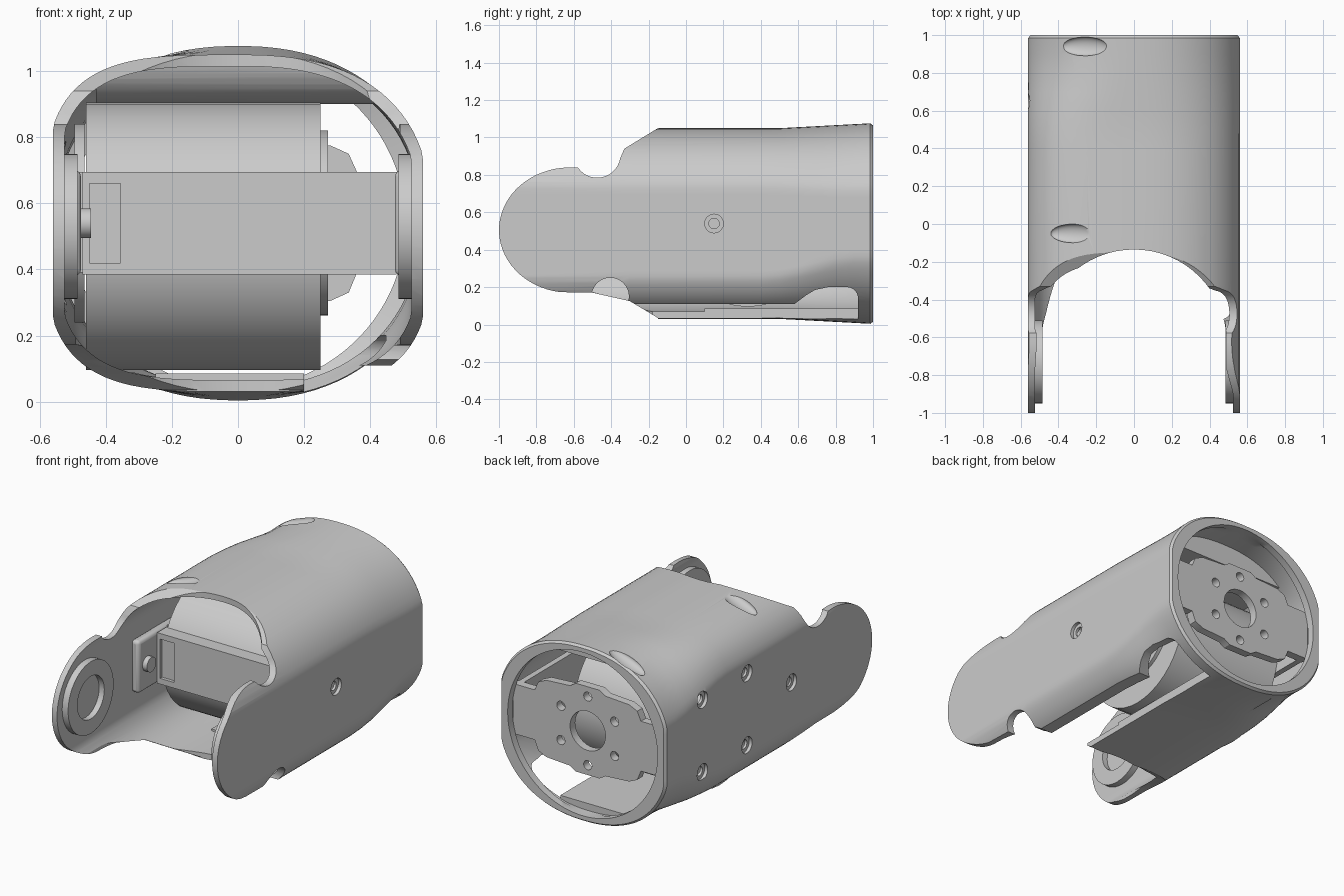
import bpy, bmesh, math
from mathutils import Vector, Matrix

cube = bpy.data.objects.get("Cube")
if cube:
    bpy.data.objects.remove(cube, do_unlink=True)

grey = bpy.data.materials.new("light_grey")
grey.use_nodes = True
grey.diffuse_color = (0.6, 0.6, 0.6, 1)
grey.node_tree.nodes["Principled BSDF"].inputs["Base Color"].default_value = (0.6, 0.6, 0.6, 1)

ZC = 0.54  # height of the shell axis


def make(name, bm):
    bmesh.ops.recalc_face_normals(bm, faces=bm.faces)
    me = bpy.data.meshes.new(name)
    bm.to_mesh(me)
    bm.free()
    me.materials.append(grey)
    ob = bpy.data.objects.new(name, me)
    bpy.context.collection.objects.link(ob)
    return ob


def loft(name, rings):
    bm = bmesh.new()
    loops = [[bm.verts.new(p) for p in r] for r in rings]
    n = len(loops[0])
    for a, b in zip(loops, loops[1:]):
        for i in range(n):
            bm.faces.new((a[i], a[(i + 1) % n], b[(i + 1) % n], b[i]))
    bm.faces.new(loops[0])
    bm.faces.new(loops[-1])
    return make(name, bm)


def extrude_x(name, profile, x0, x1):
    return loft(name, [[(x, y, z) for y, z in profile] for x in (x0, x1)])


def box(name, lo, hi):
    lo, hi = Vector(lo), Vector(hi)
    bm = bmesh.new()
    bmesh.ops.create_cube(bm, size=1)
    for v in bm.verts:
        v.co = (lo + hi) / 2 + Vector(a * b for a, b in zip(v.co, hi - lo))
    return make(name, bm)


def cyl(name, axis, centre, r, depth, n=32):
    bm = bmesh.new()
    rot = Vector((0, 0, 1)).rotation_difference(Vector(axis)).to_matrix().to_4x4()
    bmesh.ops.create_cone(bm, cap_ends=True, segments=n, radius1=r, radius2=r, depth=depth,
                          matrix=Matrix.Translation(centre) @ rot)
    return make(name, bm)


def boolean(ob, other, op="DIFFERENCE"):
    mod = ob.modifiers.new("cut", "BOOLEAN")
    mod.operation, mod.solver, mod.object = op, "EXACT", other
    bpy.context.view_layer.objects.active = ob
    bpy.ops.object.modifier_apply(modifier=mod.name)
    bpy.data.objects.remove(other, do_unlink=True)


def arc(cu, cv, ru, rv, a0, a1, n=20):
    angles = [math.radians(a0 + (a1 - a0) * i / n) for i in range(n + 1)]
    return [(cu + ru * math.cos(a), cv + rv * math.sin(a)) for a in angles]


def section(y, inset=0.0, count=96):
    """Rounded cross-section: squarer corners in front, rounder at the back."""
    t = min(max((y - 0.4) / 0.5, 0), 1)
    t = t * t * (3 - 2 * t)
    h = 0.51 + 0.027 * max(0, (y - 0.5) / 0.5) - inset
    pts = []
    for i in range(count):
        a = 2 * math.pi * (i + 0.5) / count
        c, s = math.cos(a), math.sin(a)
        front = 2.5 if c > 0 and s > 0 else 3.5
        p = 2 / (front + (2.25 - front) * t)
        x = math.copysign(abs(c) ** p, c) * (0.585 - inset)
        lim = 0.56 - inset
        pts.append((max(-lim, min(lim, x)), y, ZC + math.copysign(abs(s) ** p, s) * h))
    return pts


def lip(y, count=96):
    """Oval opening of the rear rim."""
    angles = [2 * math.pi * (i + 0.5) / count for i in range(count)]
    return [(0.507 * math.cos(a), y, ZC + 0.5 * math.sin(a)) for a in angles]


# Outer shell: hollow loft with a lip around the rear opening
ys = [-1.05, -0.3, 0.4, 0.5, 0.6, 0.7, 0.8, 0.9, 0.985]
shell = loft("shell", [section(y) for y in ys] + [section(1.0, 0.012)])
bore = [section(y, 0.035) for y in [-1.2] + ys[1:-1] + [0.94]]
boolean(shell, loft("bore", bore + [lip(0.955), lip(1.1)]))

# Side outline with rounded ears and upper notches
outline = [(1.1, -0.1), (1.1, 1.2), (-0.15, 1.2), (-0.15, 1.05), (-0.33, 0.94)]
outline += arc(-0.475, 0.91, 0.125, 0.125, -10, -145, 14)
outline += arc(-0.62, 0.505, 0.38, 0.335, 92, 262, 32)
outline += [(-0.5, 0.17), (-0.3, 0.125), (-0.15, 0.035), (-0.15, -0.1)]
boolean(shell, extrude_x("outline", outline, -0.8, 0.8), "INTERSECT")
boolean(shell, cyl("lower_notch", (1, 0, 0), (0.5, -0.405, 0.15), 0.1, 0.6))

# Arched front mouth between the ears
arch = arc(0, -0.625, 0.49, 0.49, 0, 180, 32) + [(-0.49, -1.3), (0.49, -1.3)]
boolean(shell, loft("mouth", [[(x, y, z) for x, y in arch] for z in (-0.3, 1.4)]))

# Open slot along the lower left corner
slot = [(-0.6, -0.1), (0.92, -0.1)] + arc(0.86, 0.14, 0.06, 0.06, 0, 90, 6)
slot += [(0.76, 0.2), (0.69, 0.185), (0.64, 0.155), (0.58, 0.11), (-0.6, 0.11)]
boolean(shell, extrude_x("slot", slot, 0.2, 0.8))

# Screw holes, countersunk from outside
screws = [(0.56, 0.15, ZC), (-0.56, -0.22, ZC)]
screws += [(-0.56, y, ZC + dz) for y in (0.21, 0.64) for dz in (-0.22, 0.22)]
for p in screws:
    boolean(shell, cyl("countersink", (1, 0, 0), p, 0.05, 0.04, 24))
    boolean(shell, cyl("screw_hole", (1, 0, 0), p, 0.028, 0.12, 16))

# Oval scoops in the upper right corner
for x, y, z in ((-0.26, 0.94, 1.03), (-0.32, -0.05, 1.035)):
    bm = bmesh.new()
    bmesh.ops.create_uvsphere(bm, u_segments=32, v_segments=16, radius=1)
    m = Matrix.Translation((x, y, z)) @ Matrix.Rotation(math.radians(-22), 4, "Y")
    bmesh.ops.transform(bm, matrix=m @ Matrix.Diagonal((0.13, 0.05, 0.03, 1)), verts=bm.verts)
    boolean(shell, make("scoop", bm))

# Bearing rings and screw lugs on the inside of the ears
for side, word in ((1, "left"), (-1, "right")):
    ring = cyl(word + "_bearing_ring", (1, 0, 0), (side * 0.51, -0.73, ZC - 0.01), 0.22, 0.05, 48)
    boolean(ring, cyl("ring_bore", (1, 0, 0), (side * 0.48, -0.73, ZC - 0.01), 0.13, 0.08, 32))
    x0, x1 = sorted((side * 0.475, side * 0.53))
    lug = box(word + "_lug", (x0, -0.28, 0.38), (x1, 0.12, 0.7))
    bev = lug.modifiers.new("round", "BEVEL")
    bev.width, bev.segments = 0.02, 3

# Motor drum with end flanges
cyl("motor_drum", (1, 0, 0), (-0.105, 0.33, 0.5), 0.405, 0.71, 40)
for x, r, word in ((0.257, 0.28, "left"), (-0.48, 0.3, "right")):
    flange = cyl(word + "_motor_flange", (1, 0, 0), (x, 0.33, ZC), r, 0.03, 40)
    for k in range(6):
        a = math.radians(60 * k + 30)
        p = (x, 0.33 + 0.21 * math.cos(a), ZC + 0.21 * math.sin(a))
        boolean(flange, cyl("flange_hole", (1, 0, 0), p, 0.025, 0.1, 16))

# Cross block in front of the motor, with an inset panel and a screw head
block = box("cross_block", (-0.47, -0.11, 0.385), (0.48, 0.1, 0.695))
boolean(block, box("panel_recess", (-0.45, -0.2, 0.42), (-0.355, -0.09, 0.66)))
cyl("lug_screw", (1, 0, 0), (-0.46, -0.2, ZC), 0.045, 0.03, 24)

# Side arms joining the block to the rear plate
for side, word in ((1, "left"), (-1, "right")):
    x0, x1 = sorted((side * 0.465, side * 0.5))
    box(word + "_side_arm", (x0, 0.0, 0.39), (x1, 0.92, 0.695))

# Rear mounting plate
edge = [(0.08, 0.27), (0.12, 0.295), (0.28, 0.305), (0.335, 0.33), (0.36, 0.39), (0.505, 0.39),
        (0.505, 0.695), (0.36, 0.695), (0.335, 0.75), (0.28, 0.775), (0.12, 0.785), (0.08, 0.81)]
full = edge + [(-x, z) for x, z in reversed(edge)]
plate = loft("rear_plate", [[(x, y, z) for x, z in full] for y in (0.9, 0.95)])
boolean(plate, cyl("centre_hole", (0, 1, 0), (0, 0.92, ZC), 0.12, 0.2, 32))
for k in range(6):
    a = math.radians(60 * k + 30)
    p = (0.21 * math.cos(a), 0.92, ZC + 0.21 * math.sin(a))
    boolean(plate, cyl("bolt_hole", (0, 1, 0), p, 0.028, 0.2, 16))

# Ceiling rib with a rounded front, and floor pad inside the shell
rib = loft("ceiling_rib", [section(y, 0.03) for y in (0.2, 0.4, 0.5, 0.65, 0.8)])
rounded = arc(0.45, 1.05, 0.15, 0.15, 180, 270, 12) + [(0.9, 0.9), (0.9, 1.2), (0.3, 1.2)]
boolean(rib, extrude_x("rib_profile", rounded, -0.43, 0.43), "INTERSECT")
box("floor_pad", (-0.25, 0.1, 0.04), (0.2, 0.93, 0.085))

# Smooth shading with sharp edges kept
for ob in bpy.context.scene.objects:
    if ob.type == "MESH":
        bpy.ops.object.select_all(action="DESELECT")
        ob.select_set(True)
        bpy.context.view_layer.objects.active = ob
        bpy.ops.object.shade_smooth_by_angle(angle=math.radians(30))
